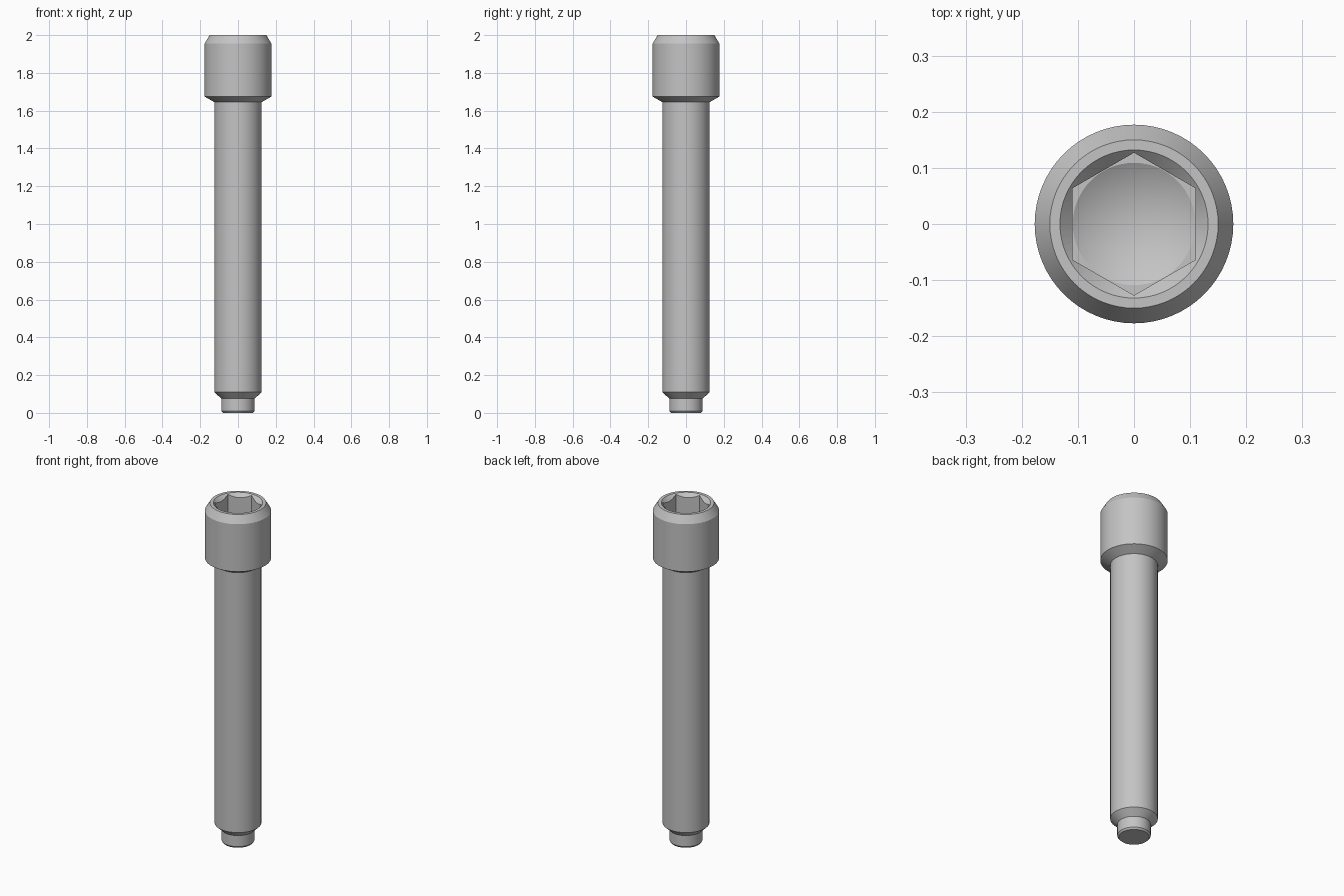
import bpy
import bmesh
import math
from mathutils import Matrix, Vector

if "Cube" in bpy.data.objects:
    bpy.data.objects.remove(bpy.data.objects["Cube"], do_unlink=True)

steel = bpy.data.materials.new("plain steel grey")
steel.use_nodes = True
GREY = (0.55, 0.55, 0.55, 1)
steel.diffuse_color = GREY
steel.node_tree.nodes["Principled BSDF"].inputs["Base Color"].default_value = GREY


def finish(bm, name):
    bmesh.ops.recalc_face_normals(bm, faces=bm.faces)
    mesh = bpy.data.meshes.new(name)
    bm.to_mesh(mesh)
    bm.free()
    mesh.materials.append(steel)
    obj = bpy.data.objects.new(name, mesh)
    bpy.context.collection.objects.link(obj)
    return obj


def lathe(name, profile, steps=64):
    """Turn a (radius, height) profile around the z axis."""
    bm = bmesh.new()
    verts = [bm.verts.new((r, 0, z)) for r, z in profile]
    edges = [bm.edges.new(pair) for pair in zip(verts, verts[1:])]
    bmesh.ops.spin(bm, geom=verts + edges, cent=(0, 0, 0), axis=(0, 0, 1),
                   angle=math.tau, steps=steps, use_duplicate=False)
    bmesh.ops.remove_doubles(bm, verts=bm.verts, dist=1e-5)
    return finish(bm, name)


# Screw body: tip, shank and chamfered head in one turned profile
screw = lathe("cap_screw", [
    (0, 0), (0.08, 0), (0.088, 0.01), (0.088, 0.075),
    (0.125, 0.11), (0.125, 1.645),
    (0.177, 1.675), (0.177, 1.955), (0.15, 2), (0, 2),
])

# Socket cutters: conical drill point with entry chamfer, then the hexagon
drill = lathe("socket_drill_cutter", [
    (0, 1.747), (0.109, 1.81), (0.109, 1.977), (0.142, 2.01), (0, 2.01),
])
bm = bmesh.new()
corner = 0.11 / math.cos(math.pi / 6)
ring = [bm.verts.new(Matrix.Rotation(i * math.tau / 6, 3, "Z") @ Vector((0, corner, 1.81)))
        for i in range(6)]
base = bm.faces.new(ring)
top = bmesh.ops.extrude_face_region(bm, geom=[base])
bmesh.ops.translate(bm, vec=(0, 0, 0.16),
                    verts=[v for v in top["geom"] if isinstance(v, bmesh.types.BMVert)])
# Draw the hexagon's upper end past the chamfer
for v in bm.verts:
    if v.co.z > 1.9:
        v.co.z = 1.997
hexagon = finish(bm, "socket_hexagon_cutter")

bpy.ops.object.select_all(action="DESELECT")
screw.select_set(True)
bpy.context.view_layer.objects.active = screw
for cutter in (drill, hexagon):
    cut = screw.modifiers.new("socket", "BOOLEAN")
    cut.operation = "DIFFERENCE"
    cut.solver = "EXACT"
    cut.object = cutter
    bpy.ops.object.modifier_apply(modifier=cut.name)
    bpy.data.objects.remove(cutter, do_unlink=True)

bpy.ops.object.shade_smooth_by_angle(angle=math.radians(25))
